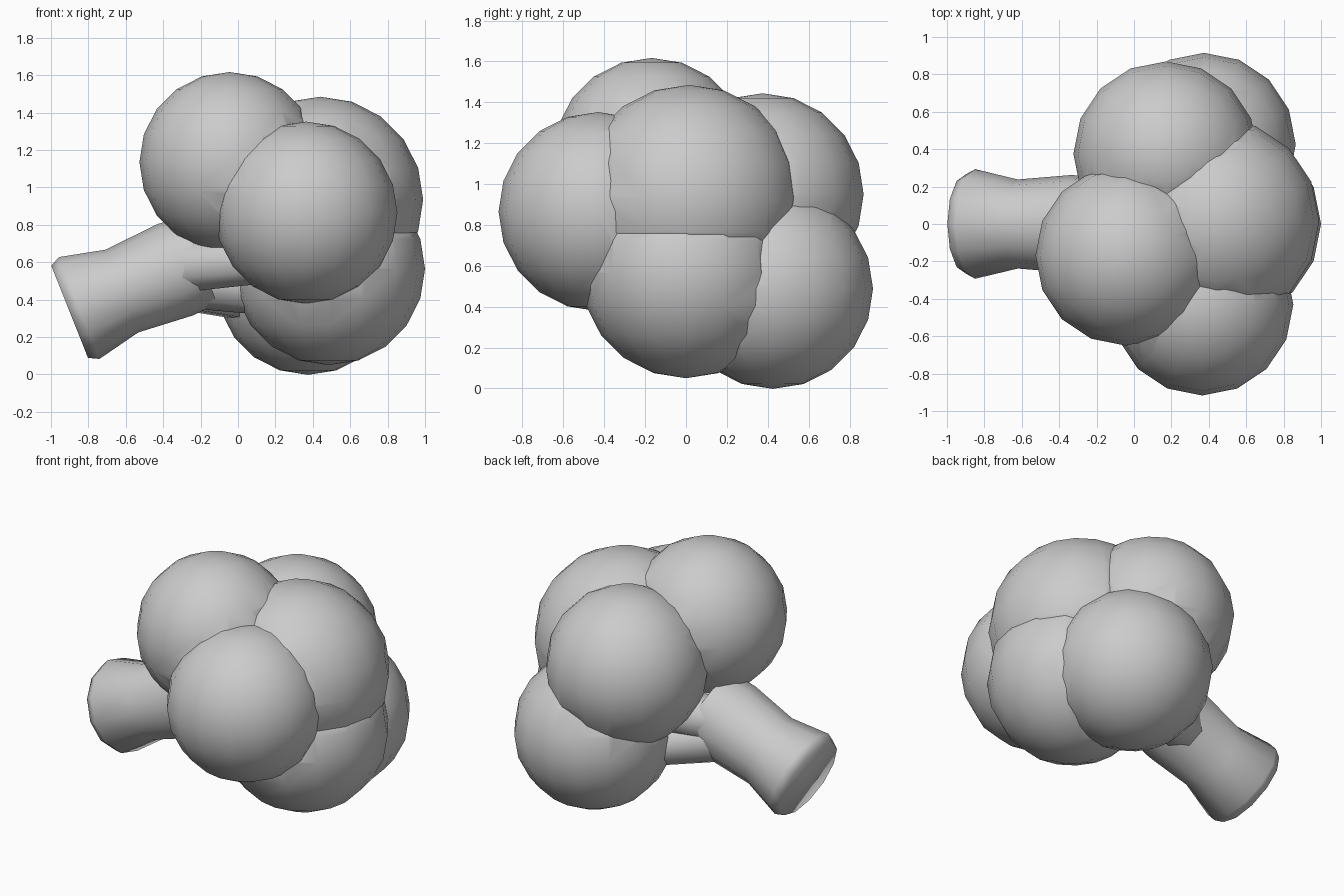
import bpy, bmesh
from mathutils import Vector, Matrix

if "Cube" in bpy.data.objects:
    bpy.data.objects.remove(bpy.data.objects["Cube"])

# floret centres and radii
FLORETS = [
    ((-0.045, -0.168, 1.135), 0.482),  # top
    ((0.365, -0.43, 0.865), 0.487),    # front
    ((0.44, 0.015, 0.935), 0.55),      # upper right
    ((0.485, 0.00, 0.565), 0.515),     # lower right
    ((0.375, 0.425, 0.488), 0.49),     # lower back
    ((0.17, 0.375, 0.95), 0.494),      # upper back
]


def new_object(name, bm):
    mesh = bpy.data.meshes.new(name)
    bmesh.ops.recalc_face_normals(bm, faces=bm.faces[:])
    bm.to_mesh(mesh)
    bm.free()
    ob = bpy.data.objects.new(name, mesh)
    bpy.context.collection.objects.link(ob)
    return ob


def lathe(bm, start, direction, rings, sides):
    """Capped tube of (distance, radius) rings along a direction."""
    axis = Vector(direction).normalized()
    turn = Vector((0, 0, 1)).rotation_difference(axis).to_matrix().to_4x4()
    loops = []
    for dist, r in rings:
        m = Matrix.Translation(Vector(start) + axis * dist) @ turn
        loops.append(bmesh.ops.create_circle(bm, segments=sides, radius=r, matrix=m)["verts"])
    for a, b in zip(loops, loops[1:]):
        for i in range(sides):
            j = (i + 1) % sides
            bm.faces.new((a[i], a[j], b[j], b[i]))
    bm.faces.new(loops[0])
    bm.faces.new(loops[-1])


def smooth(ob, angle):
    bpy.ops.object.select_all(action='DESELECT')
    ob.select_set(True)
    bpy.context.view_layer.objects.active = ob
    bpy.ops.object.shade_smooth_by_angle(angle=angle)


# crown: six ball florets merged into one skin
balls = []
for centre, r in FLORETS:
    bm = bmesh.new()
    bmesh.ops.create_uvsphere(bm, u_segments=16, v_segments=10, radius=r,
                              matrix=Matrix.Translation(centre))
    balls.append(new_object("floret", bm))
crown = balls[0]
crown.name = "floret_crown"
for ball in balls[1:]:
    mod = crown.modifiers.new("merge", 'BOOLEAN')
    mod.operation = 'UNION'
    mod.solver = 'EXACT'
    mod.object = ball
graph = bpy.context.evaluated_depsgraph_get()
merged = bpy.data.meshes.new_from_object(crown.evaluated_get(graph))
crown.modifiers.clear()
crown.data = merged
for ball in balls[1:]:
    bpy.data.objects.remove(ball)
smooth(crown, 0.65)

# stalk: flared, tilted stem
bm = bmesh.new()
lathe(bm, (-0.9, 0, 0.335), (0.93, 0, 0.37),
      [(0, 0.265), (0.055, 0.293), (0.3, 0.238), (0.61, 0.262), (0.75, 0.25)], 12)
stalk = new_object("stalk", bm)
smooth(stalk, 1.2)

# branches fanning from the stalk into each floret
bm = bmesh.new()
fork = Vector((-0.28, 0, 0.56))
for centre, r in FLORETS:
    target = Vector((centre[0], centre[1], centre[2] * 0.72))
    way = target - fork
    root = fork + Vector((0, way.y * 0.25, way.z * 0.35))
    way = target - root
    length = way.length - r * 0.5
    lathe(bm, root, way, [(0, 0.15), (length, 0.13)], 8)
branches = new_object("branches", bm)
smooth(branches, 0.9)
